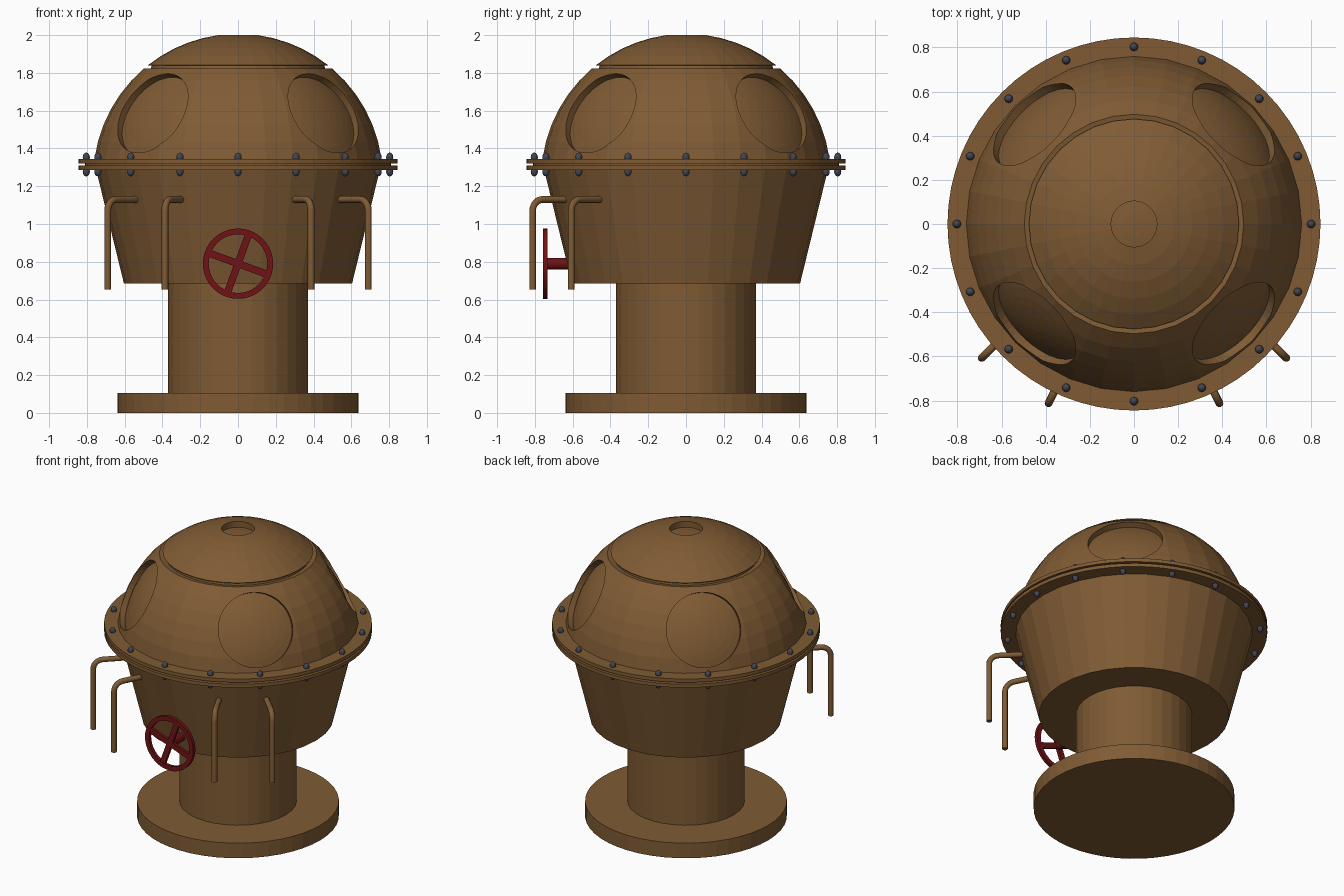
import bpy, bmesh, math
from mathutils import Vector, Matrix

if "Cube" in bpy.data.objects:
    bpy.data.objects.remove(bpy.data.objects["Cube"])


def material(name, rgb):
    m = bpy.data.materials.new(name)
    m.diffuse_color = (*rgb, 1)
    m.use_nodes = True
    m.node_tree.nodes["Principled BSDF"].inputs["Base Color"].default_value = m.diffuse_color
    return m


BRONZE = material("bronze brown", (0.215, 0.105, 0.034))
RED = material("dark red", (0.16, 0.006, 0.007))
STEEL = material("blue grey steel", (0.055, 0.06, 0.085))


def finish(name, bm, mat, smooth=False):
    bmesh.ops.recalc_face_normals(bm, faces=bm.faces)
    me = bpy.data.meshes.new(name)
    bm.to_mesh(me)
    bm.free()
    me.materials.append(mat)
    for p in me.polygons:
        p.use_smooth = smooth
    ob = bpy.data.objects.new(name, me)
    bpy.context.collection.objects.link(ob)
    return ob


def lathe(bm, profile, seg, mat=Matrix()):
    """Revolve (radius, z) points around z; ends on the axis become poles."""
    rings = []
    for r, z in profile:
        if r < 1e-6:
            rings.append([bm.verts.new(mat @ Vector((0, 0, z)))])
        else:
            rings.append([bm.verts.new(mat @ Vector((r * math.cos(a), r * math.sin(a), z)))
                          for a in (2 * math.pi * i / seg for i in range(seg))])
    for a, b in zip(rings, rings[1:]):
        for i in range(seg):
            j = (i + 1) % seg
            quad = [a[i % len(a)], a[j % len(a)], b[j % len(b)], b[i % len(b)]]
            bm.faces.new(list(dict.fromkeys(quad)))


def turned(name, profile, seg=32):
    bm = bmesh.new()
    lathe(bm, profile, seg)
    return finish(name, bm, BRONZE)


def arc(radius, r0, r1, n, zc=0.0):
    """Points on a sphere outline between two distances from the axis."""
    a0, a1 = math.asin(r0 / radius), math.asin(r1 / radius)
    return [(radius * math.sin(a), zc + radius * math.cos(a))
            for a in (a0 + (a1 - a0) * i / n for i in range(n + 1))]


# Base, neck and bowl
turned("base_plate", [(0, 0), (0.637, 0), (0.637, 0.105), (0, 0.105)], 48)
turned("neck", [(0, 0.09), (0.37, 0.09), (0.37, 0.70), (0, 0.70)])
turned("bowl", [(0, 0.685), (0.604, 0.685), (0.753, 1.295), (0, 1.295)])

# Double flange with a thin gap
turned("flange", [(0, 1.285), (0.845, 1.285), (0.845, 1.309), (0.81, 1.309),
                  (0.81, 1.321), (0.845, 1.321), (0.845, 1.345), (0, 1.345)], 64)

# Dome with a groove under the cap and a recessed top hole
ZC, R, INNER = 1.24, 0.767, 0.727
dome = turned("dome",
              [(0, 1.33), (0.76, 1.33)] + arc(R, 0.76, 0.497, 6, ZC)
              + [(0.462, 1.818), (0.458, 1.838), (0.474, 1.838)]
              + arc(R, 0.476, 0.104, 5, ZC)
              + arc(INNER, 0.104, 0, 2, ZC))

# Four round recesses cut on the diagonals
bm = bmesh.new()
tilt = math.radians(28.5)
for k in range(4):
    az = math.radians(45 + 90 * k)
    n = Vector((math.cos(tilt) * math.cos(az), math.cos(tilt) * math.sin(az), math.sin(tilt)))
    mat = Matrix.Translation((0, 0, ZC)) @ n.to_track_quat('Z', 'Y').to_matrix().to_4x4()
    lathe(bm, arc(INNER, 0, 0.238, 5) + [(0.238, 0.86), (0, 0.86)], 48, mat)
cutter = finish("porthole_cutter", bm, BRONZE)
cutter.hide_render = True
mod = dome.modifiers.new("portholes", 'BOOLEAN')
mod.operation = 'DIFFERENCE'
mod.solver = 'EXACT'
mod.object = cutter
bpy.context.view_layer.objects.active = dome
bpy.ops.object.modifier_apply(modifier=mod.name)
bpy.data.objects.remove(cutter)

# Bolts above and below the flange
bm = bmesh.new()
for i in range(16):
    a = 2 * math.pi * i / 16
    for z in (1.277, 1.353):
        m = Matrix.Translation((0.803 * math.cos(a), 0.803 * math.sin(a), z)) \
            @ Matrix.Diagonal((0.019, 0.019, 0.025, 1))
        bmesh.ops.create_uvsphere(bm, u_segments=12, v_segments=8, radius=1, matrix=m)
finish("flange_bolts", bm, STEEL, True)


# Bent pipes at the front, mirrored left and right
def pipe(name, foot, end, bend=0.06, top=1.13):
    foot, end = Vector(foot), Vector(end)
    d = (end - foot).normalized()
    pts = [(*foot, 0.652)]
    for i in range(7):
        t = math.pi / 2 * i / 6
        p = foot + d * bend * (1 - math.cos(t))
        pts.append((p.x, p.y, top - bend + bend * math.sin(t)))
    pts.append((*end, top))
    cu = bpy.data.curves.new(name, 'CURVE')
    cu.dimensions = '3D'
    cu.bevel_depth = 0.018
    cu.bevel_resolution = 3
    cu.use_fill_caps = True
    sp = cu.splines.new('POLY')
    sp.points.add(len(pts) - 1)
    for q, p in zip(sp.points, pts):
        q.co = (*p, 1)
    cu.materials.append(BRONZE)
    bpy.context.collection.objects.link(bpy.data.objects.new(name, cu))


for s, side in ((-1, "left"), (1, "right")):
    pipe(side + "_outer_pipe", (s * 0.69, -0.607), (s * 0.53, -0.447))
    pipe(side + "_inner_pipe", (s * 0.387, -0.812), (s * 0.297, -0.632))

# Valve wheel: rim, crossed spokes and axle, built around z then turned to face -y
bm = bmesh.new()
place = Matrix.Translation((0, -0.746, 0.79)) @ Matrix.Rotation(math.pi / 2, 4, 'X')
lathe(bm, [(0.155, -0.012), (0.186, -0.012), (0.186, 0.012), (0.155, 0.012),
           (0.155, -0.012)], 40, place)
bmesh.ops.remove_doubles(bm, verts=bm.verts, dist=1e-5)
for deg in (-20, 70):
    m = place @ Matrix.Rotation(math.radians(deg), 4, 'Z') @ Matrix.Diagonal((0.33, 0.038, 0.02, 1))
    bmesh.ops.create_cube(bm, size=1, matrix=m)
lathe(bm, [(0, -0.16), (0.03, -0.16), (0.03, 0.005), (0, 0.005)], 20, place)
finish("valve_wheel", bm, RED)
